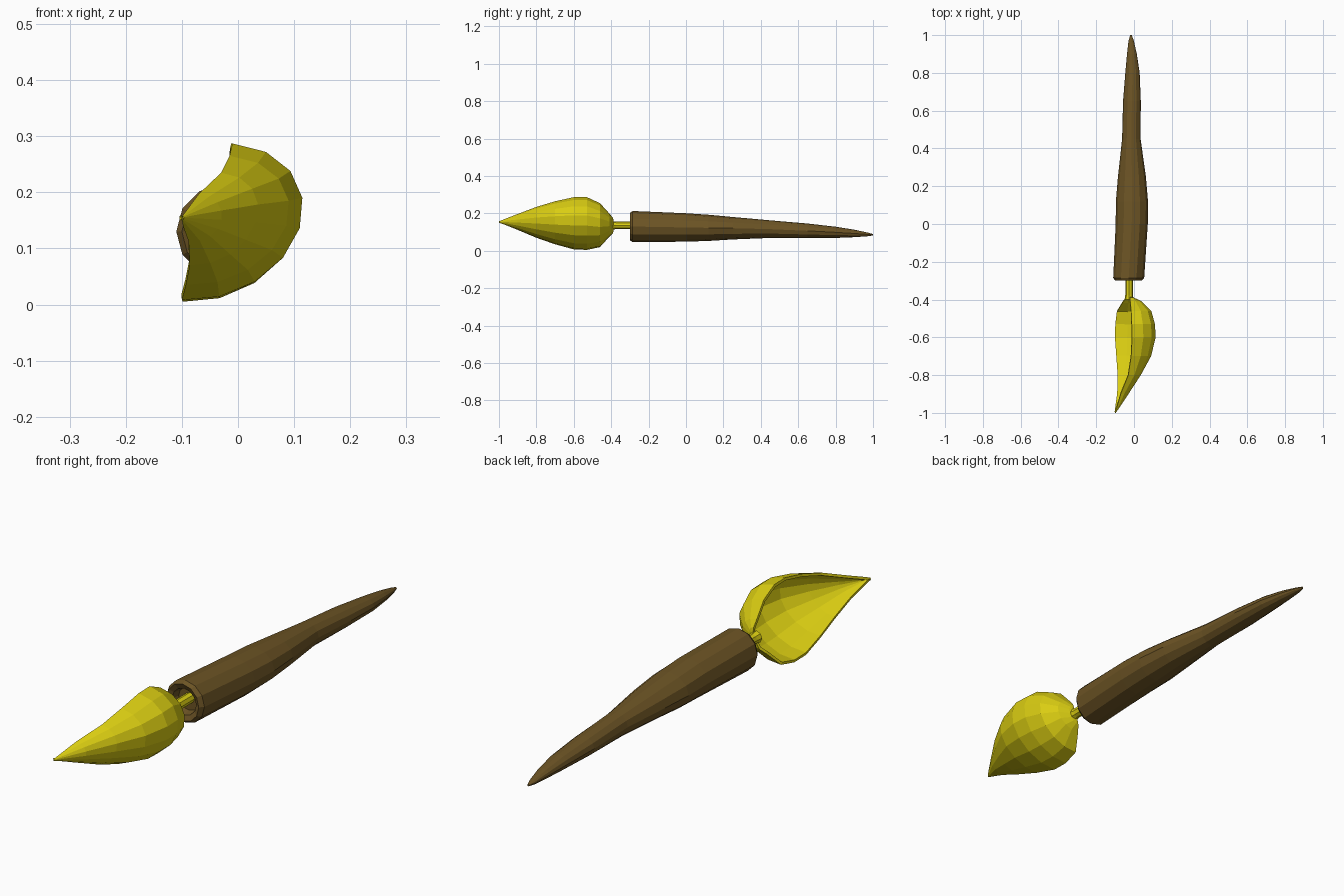
import bpy
import bmesh
from math import cos, sin, pi, tau

cube = bpy.data.objects.get("Cube")
if cube:
    bpy.data.objects.remove(cube, do_unlink=True)


def make_material(name, color):
    mat = bpy.data.materials.new(name)
    mat.use_nodes = True
    mat.diffuse_color = color
    mat.node_tree.nodes["Principled BSDF"].inputs["Base Color"].default_value = color
    return mat


def loft(name, sections, mat, closed):
    """Skin a list of equal-length point rows; closed rows become capped tubes."""
    bm = bmesh.new()
    rows = [[bm.verts.new(p) for p in row] for row in sections]
    count = len(rows[0])
    for a, b in zip(rows, rows[1:]):
        for i in range(count if closed else count - 1):
            j = (i + 1) % count
            bm.faces.new((a[i], a[j], b[j], b[i]))
    if closed:
        bm.faces.new(rows[0])
        bm.faces.new(rows[-1])
        bmesh.ops.recalc_face_normals(bm, faces=bm.faces)
    mesh = bpy.data.meshes.new(name)
    bm.to_mesh(mesh)
    bm.free()
    mesh.materials.append(mat)
    obj = bpy.data.objects.new(name, mesh)
    bpy.context.collection.objects.link(obj)
    return obj


def ring(y, cx, cz, rx, rz, sides):
    """Ellipse of points across the long axis."""
    return [(cx + rx * cos(tau * i / sides), y, cz + rz * sin(tau * i / sides))
            for i in range(sides)]


def cup_arc(y, top_x, top_z, low_x, low_z, bulge, steps=8):
    """Half ellipse from the upper rim to the lower rim, bulging sideways."""
    mid_x, mid_z = (top_x + low_x) / 2, (top_z + low_z) / 2
    half_x, half_z = (top_x - low_x) / 2, (top_z - low_z) / 2
    arc = []
    for i in range(steps + 1):
        a = pi * i / steps
        arc.append((mid_x + half_x * cos(a) + bulge * sin(a), y,
                    mid_z + half_z * cos(a) - 0.07 * bulge * sin(a)))
    return arc


yellow = make_material("yellow", (0.70, 0.61, 0.006, 1))
brown = make_material("brown", (0.15, 0.088, 0.018, 1))

# Tapering brown spike: recessed blunt end first, then the body to its tip
spike_stations = [
    (-0.26, -0.03, 0.13, 0.045, 0.045),
    (-0.29, -0.03, 0.13, 0.052, 0.052),
    (-0.30, -0.03, 0.13, 0.07, 0.073),
    (-0.285, -0.028, 0.13, 0.082, 0.083),
    (0, -0.012, 0.125, 0.085, 0.076),
    (0.12, -0.011, 0.123, 0.085, 0.07),
    (0.25, -0.011, 0.121, 0.074, 0.06),
    (0.45, -0.014, 0.116, 0.049, 0.047),
    (0.65, -0.011, 0.107, 0.047, 0.039),
    (0.8, -0.008, 0.099, 0.038, 0.03),
    (0.9, -0.011, 0.093, 0.026, 0.02),
    (0.97, -0.015, 0.088, 0.014, 0.01),
    (1, -0.016, 0.086, 0.004, 0.004),
]
loft("spike", [ring(*s, sides=12) for s in spike_stations], brown, closed=True)

# Short stem joining the spike and the hood
stem = [ring(y, -0.026, 0.136, r, r, sides=8)
        for y, r in ((-0.4, 0.024), (-0.375, 0.02), (-0.25, 0.02))]
loft("stem", stem, yellow, closed=True)

# Open hood: station, upper rim x and z, lower rim x and z, bulge
hood_stations = [
    (-1, -0.099, 0.158, -0.1, 0.15, 0.003),
    (-0.97, -0.09, 0.17, -0.098, 0.14, 0.018),
    (-0.9, -0.07, 0.197, -0.088, 0.112, 0.05),
    (-0.8, -0.03, 0.235, -0.086, 0.07, 0.09),
    (-0.7, -0.015, 0.265, -0.093, 0.035, 0.14),
    (-0.6, -0.01, 0.287, -0.1, 0.008, 0.165),
    (-0.53, -0.012, 0.287, -0.098, 0.005, 0.162),
    (-0.46, -0.015, 0.255, -0.09, 0.02, 0.14),
    (-0.41, -0.02, 0.2, -0.06, 0.075, 0.08),
    (-0.39, -0.02, 0.175, -0.045, 0.095, 0.03),
    (-0.385, -0.02, 0.15, -0.035, 0.12, 0.008),
]
hood = loft("hood", [cup_arc(*s) for s in hood_stations], yellow, closed=False)

# Orient the hood outward, then give it a thin wall on the inside
mesh = hood.data
middle = mesh.polygons[len(mesh.polygons) // 2]
if middle.normal.x < 0:
    mesh.flip_normals()
wall = hood.modifiers.new("wall", 'SOLIDIFY')
wall.thickness = 0.01
wall.offset = -1
